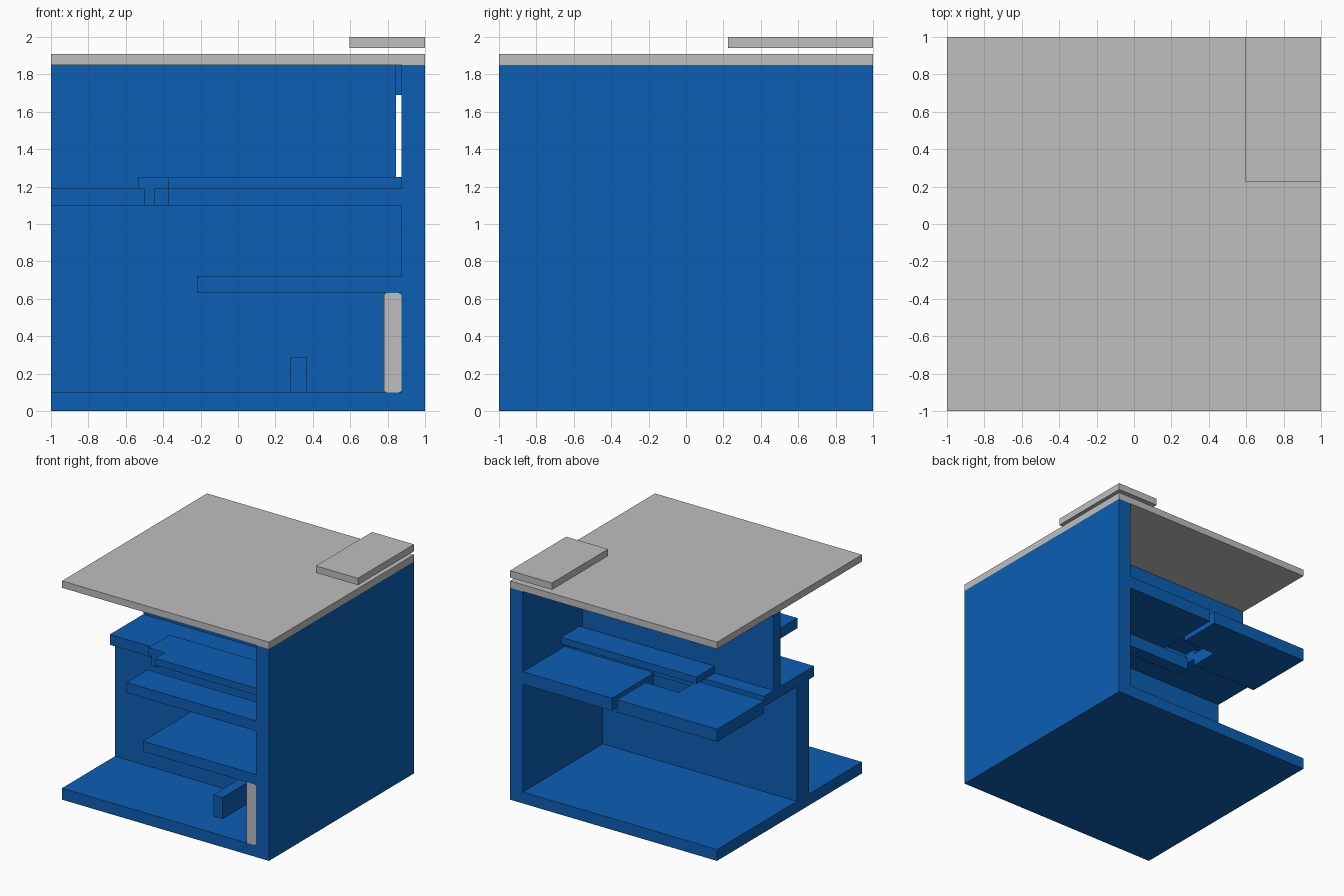
import bpy, bmesh

cube = bpy.data.objects.get("Cube")
if cube:
    bpy.data.objects.remove(cube, do_unlink=True)


def make_material(name, rgb):
    m = bpy.data.materials.new(name)
    m.use_nodes = True
    m.diffuse_color = (*rgb, 1)
    m.node_tree.nodes["Principled BSDF"].inputs["Base Color"].default_value = (*rgb, 1)
    return m


BLUE = make_material("blue", (0.0037, 0.114, 0.456))
GREY = make_material("light grey", (0.52, 0.52, 0.52))


def prism(name, outline, z0, z1, mat=BLUE):
    """Extrude a plan outline (x, y) from z0 up to z1."""
    bm = bmesh.new()
    base = bm.faces.new([bm.verts.new((x, y, z0)) for x, y in outline])
    top = bmesh.ops.extrude_face_region(bm, geom=[base])["geom"]
    bmesh.ops.translate(bm, vec=(0, 0, z1 - z0),
                        verts=[v for v in top if isinstance(v, bmesh.types.BMVert)])
    bmesh.ops.recalc_face_normals(bm, faces=bm.faces)
    mesh = bpy.data.meshes.new(name)
    bm.to_mesh(mesh)
    bm.free()
    mesh.materials.append(mat)
    ob = bpy.data.objects.new(name, mesh)
    bpy.context.collection.objects.link(ob)
    return ob


def box(name, x0, x1, y0, y1, z0, z1, mat=BLUE):
    return prism(name, [(x0, y0), (x1, y0), (x1, y1), (x0, y1)], z0, z1, mat)


W = 0.875  # inner face of the side wall

# Shell: ground slab, side wall, roof and the loose plate above it
box("ground_slab", -1, 1, -1, 1, 0, 0.1)
box("side_wall", W, 1, -1, 1, 0.1, 1.85)
box("roof", -1, 1, -1, 1, 1.85, 1.91, GREY)
box("roof_plate", 0.595, 1, 0.225, 1, 1.94, 2.0, GREY)

# Ground floor: cross wall, mid shelf, low wall, front panel
box("lower_cross_wall", -1, W, -0.27, -0.10, 0.1, 1.10)
box("mid_floor", -0.22, W, -1, -0.27, 0.63, 0.72)
box("low_wall", 0.28, 0.37, -0.74, -0.27, 0.1, 0.285)
panel = box("front_panel", 0.78, W, -1, -0.5, 0.1, 0.63, GREY)
bm = bmesh.new()
bm.from_mesh(panel.data)
long_edges = [e for e in bm.edges
              if abs(e.verts[0].co.y - e.verts[1].co.y) > 0.1]
bmesh.ops.bevel(bm, geom=long_edges, offset=0.012, segments=3, profile=0.5, affect='EDGES')
bm.to_mesh(panel.data)
bm.free()

# Upper floor: main slab, front balcony, back slabs round an L-shaped opening
prism("upper_floor", [(-1, -0.34), (W, -0.34), (W, 0.25), (-0.355, 0.25),
                      (-0.355, 0.355), (-1, 0.355)], 1.10, 1.19)
box("front_balcony", -0.375, W, -1, -0.71, 1.10, 1.19)
box("back_floor_left", 0.014, W, 0.42, 1, 1.04, 1.15)
prism("back_floor_right", [(-1, 0.355), (-0.355, 0.355), (-0.355, 0.61),
                           (-0.034, 0.61), (-0.034, 1), (-1, 1)], 1.04, 1.15)
box("opening_beam", -0.355, W, 0.15, 0.267, 1.04, 1.15)

# Raised plate with a stepped corner and its short support
prism("raised_plate", [(-0.535, -0.474), (-0.375, -0.474), (-0.375, -0.606),
                       (W, -0.606), (W, -0.18), (-0.535, -0.18)], 1.19, 1.25)
box("plate_support", -0.503, -0.444, -0.474, -0.34, 1.10, 1.19)
box("back_shelf", -0.43, W, 0.22, 0.471, 1.19, 1.25)

# Upper cross wall with a narrow slot beside the side wall
box("upper_cross_wall", -1, 0.845, 0.125, 0.22, 1.19, 1.85)
box("slot_lintel", 0.845, W, 0.14, 0.205, 1.69, 1.85)
